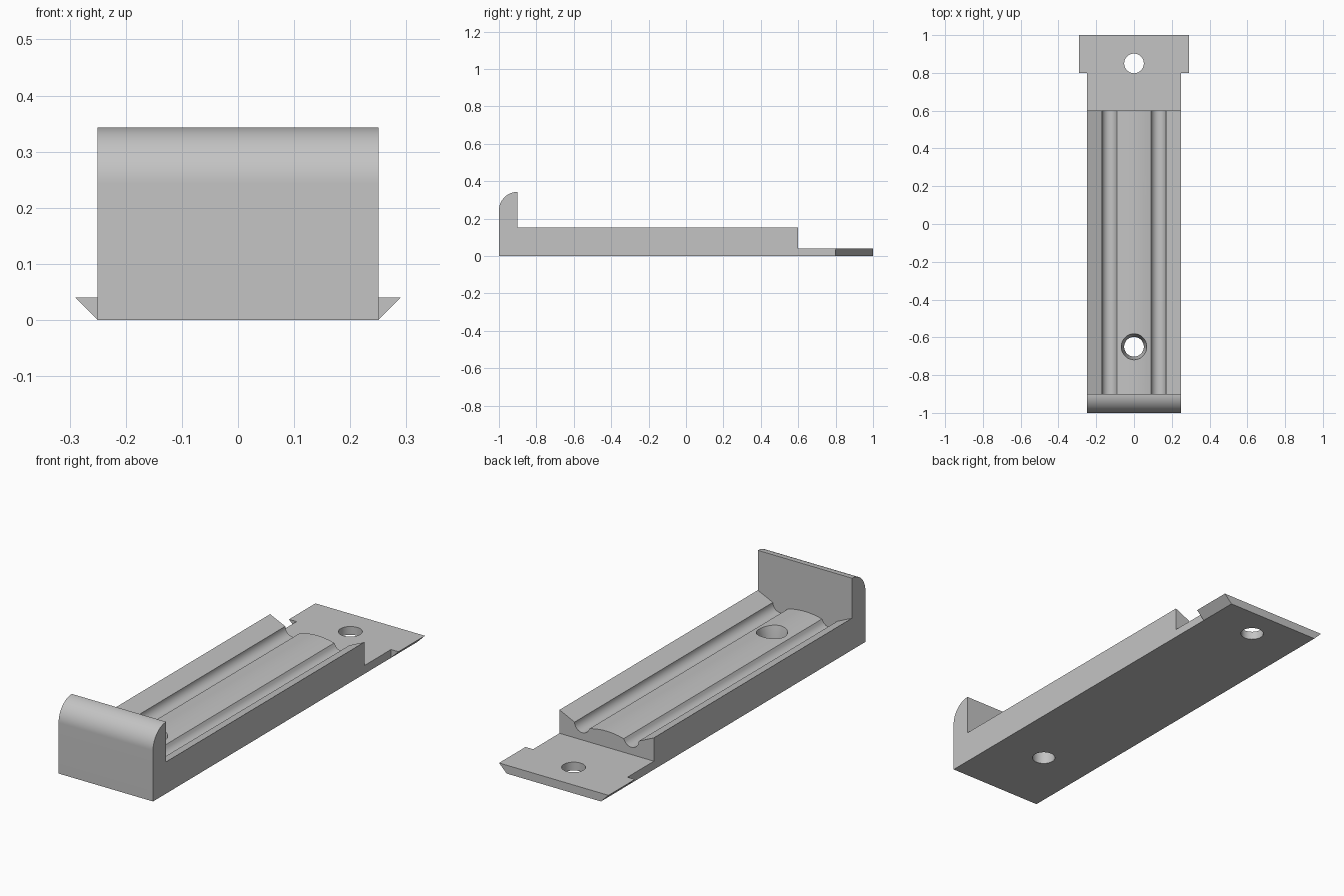
import bpy, bmesh
from math import cos, sin, pi, radians
from mathutils import Vector

default = bpy.data.objects.get("Cube")
if default:
    bpy.data.objects.remove(default, do_unlink=True)

HALF = 0.25       # half width of the rail
TOP = 0.152       # height of the side walls
TONGUE = 0.04     # thickness of the end tongue

grey = bpy.data.materials.new("plain grey")
GREY = (0.55, 0.55, 0.55, 1)
grey.diffuse_color = GREY
grey.use_nodes = True
grey.node_tree.nodes["Principled BSDF"].inputs["Base Color"].default_value = GREY


def add_object(name, bm):
    bmesh.ops.recalc_face_normals(bm, faces=bm.faces)
    mesh = bpy.data.meshes.new(name)
    bm.to_mesh(mesh)
    bm.free()
    mesh.materials.append(grey)
    obj = bpy.data.objects.new(name, mesh)
    bpy.context.collection.objects.link(obj)
    return obj


def extrude(name, outline, start, length):
    """Solid from a flat outline; start and length are vectors."""
    bm = bmesh.new()
    face = bm.faces.new([bm.verts.new(Vector(p) + Vector(start)) for p in outline])
    moved = bmesh.ops.extrude_face_region(bm, geom=[face])["geom"]
    verts = [v for v in moved if isinstance(v, bmesh.types.BMVert)]
    bmesh.ops.translate(bm, verts=verts, vec=length)
    return add_object(name, bm)


def hole_cutter(name, y, sections):
    """Round cutter through a list of (radius, height) rings."""
    bm = bmesh.new()
    n = 48
    rings = [[bm.verts.new((r * cos(2 * pi * i / n), y + r * sin(2 * pi * i / n), z))
              for i in range(n)] for r, z in sections]
    for a, b in zip(rings, rings[1:]):
        for i in range(n):
            j = (i + 1) % n
            bm.faces.new((a[i], a[j], b[j], b[i]))
    bm.faces.new(rings[0])
    bm.faces.new(rings[-1])
    return add_object(name, bm)


def combine(target, other, operation):
    mod = target.modifiers.new(operation.lower(), "BOOLEAN")
    mod.operation = operation
    mod.solver = "EXACT"
    mod.object = other
    bpy.context.view_layer.objects.active = target
    bpy.ops.object.modifier_apply(modifier=mod.name)
    bpy.data.objects.remove(other, do_unlink=True)


# Rail section: sloped side wall, round groove, gently crowned middle
half = [(HALF, 0), (HALF, TOP)]
for i in range(17):
    a = radians(-195 * i / 16)
    half.append((0.13 + 0.04 * cos(a), 0.115 + 0.04 * sin(a)))
edge_x, edge_z = 0.09, 0.105
half = [p for p in half if p[0] > edge_x + 0.001 and not (p[0] < 0.1 and p[1] > edge_z)]
for i in range(6):
    x = edge_x * (1 - i / 6)
    half.append((x, edge_z + 0.012 * (1 - (x / edge_x) ** 2)))
section = half + [(0, edge_z + 0.012)] + [(-x, z) for x, z in reversed(half)]
rail = extrude("grooved_rail", [(x, 0, z) for x, z in section],
               (0, -0.95, 0), (0, 1.55, 0))

# Upright end stop with a rounded front edge
stop = [(0, -1, 0), (0, -0.9, 0), (0, -0.9, 0.343)]
for i in range(1, 25):
    a = pi / 2 + pi / 2 * i / 24
    stop.append((0, -0.9 + 0.1 * cos(a), 0.243 + 0.1 * sin(a)))
combine(rail, extrude("end_stop", stop, (-HALF, 0, 0), (2 * HALF, 0, 0)), "UNION")

# Thin tongue and its wider head with bevelled sides
neck = [(-HALF, 0, 0), (HALF, 0, 0), (HALF, 0, TONGUE), (-HALF, 0, TONGUE)]
combine(rail, extrude("tongue_neck", neck, (0, 0.55, 0), (0, 0.35, 0)), "UNION")
head = [(-HALF, 0, 0), (HALF, 0, 0), (0.29, 0, TONGUE), (-0.29, 0, TONGUE)]
combine(rail, extrude("tongue_head", head, (0, 0.8, 0), (0, 0.2, 0)), "UNION")

# Screw holes: straight in the tongue, flared in the rail
combine(rail, hole_cutter("tongue_hole", 0.85, [(0.052, -0.1), (0.052, 0.1)]), "DIFFERENCE")
combine(rail, hole_cutter("rail_hole", -0.65,
                          [(0.052, -0.1), (0.052, 0.04), (0.069, 0.117), (0.069, 0.3)]),
        "DIFFERENCE")

# Smooth curves, sharp corners
bpy.ops.object.select_all(action="DESELECT")
rail.select_set(True)
bpy.context.view_layer.objects.active = rail
bpy.ops.object.shade_smooth_by_angle(angle=radians(22))
